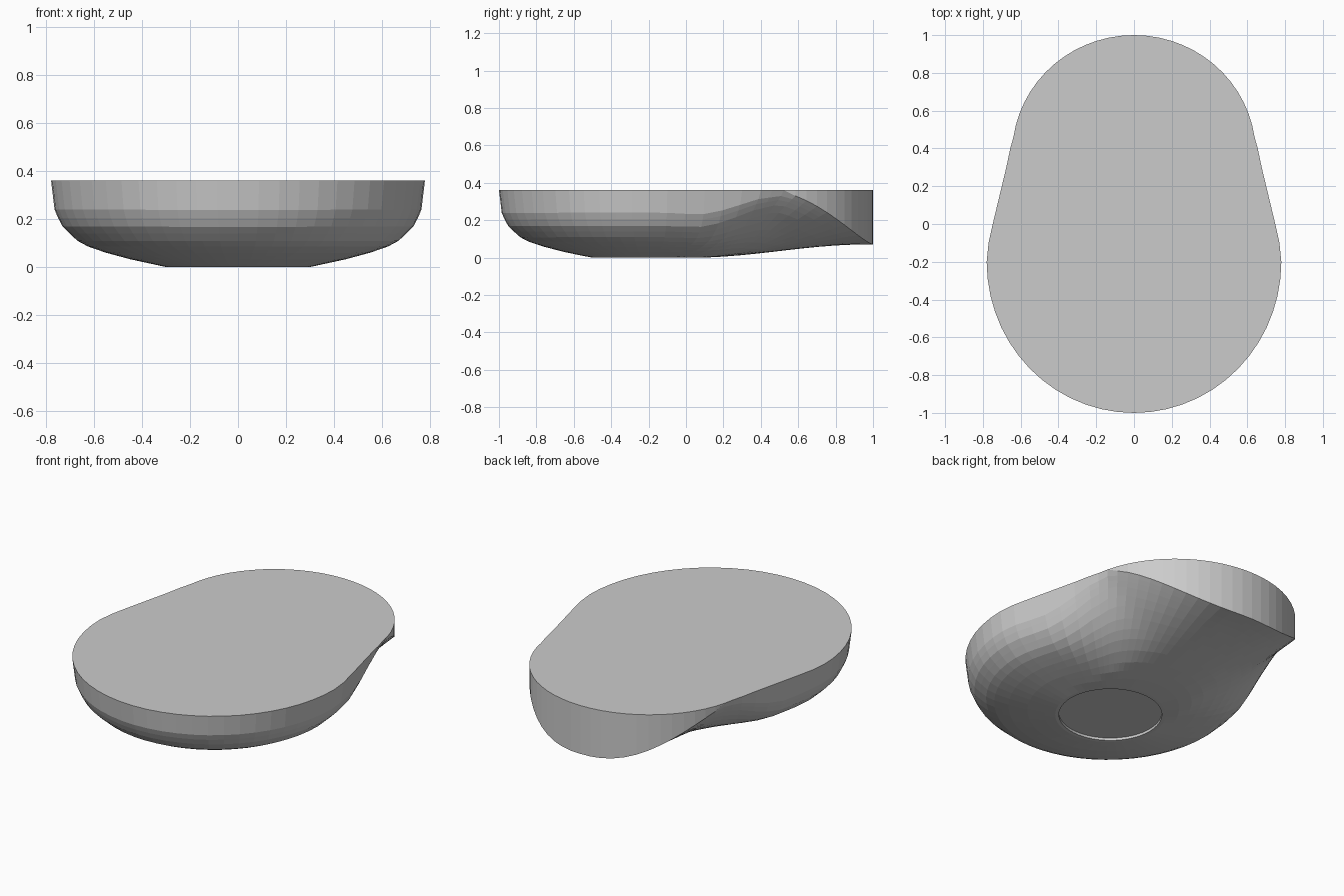
import bpy, bmesh, math

if "Cube" in bpy.data.objects:
    bpy.data.objects.remove(bpy.data.objects["Cube"])

TOP = 0.36
CY = -0.2            # centre of the round bowl end
FLAT_R = 0.30        # flat standing area
RECESS_R = 0.28
RECESS_D = 0.015


def lerp_table(table, v):
    if v <= table[0][0]:
        return table[0][1]
    for (a, fa), (b, fb) in zip(table, table[1:]):
        if v <= b:
            return fa + (fb - fa) * (v - a) / (b - a)
    return table[-1][1]


def smooth(v):
    v = max(0.0, min(1.0, v))
    return v * v * (3 - 2 * v)


# bowl wall profile (radius fraction, height fraction) and half widths along y
BOWL = [(0, 0), (0.385, 0), (0.577, 0.09), (0.705, 0.165), (0.80, 0.235),
        (0.86, 0.305), (0.936, 0.46), (0.98, 0.64), (1, 1)]
WIDTH = [(-0.2, 0.78), (-0.1, 0.77), (0.0, 0.748), (0.1, 0.724), (0.2, 0.70),
         (0.3, 0.676), (0.4, 0.655), (0.5, 0.635), (1.0, 0.60)]


def underside(x, y):
    """Height of the curved underside."""
    if y <= CY:
        return TOP * lerp_table(BOWL, math.hypot(x / 0.78, (y - CY) / 0.8))
    t = min(1.0, abs(x) / lerp_table(WIDTH, y))
    floor = 0.07 * smooth((y - 0.05) / 0.9)
    mix = smooth((y - 0.05) / 0.5)
    shape = (1 - mix) * lerp_table(BOWL, t) + mix * t ** 2.7
    return floor + (TOP - floor) * shape


# pear-shaped outline: right half from front to back, then mirrored
half = [(0.78 * math.sin(a), CY - 0.8 * math.cos(a))
        for a in (math.pi / 2 * i / 14 for i in range(15))]
half += WIDTH and [(w, y) for y, w in WIDTH[1:7]]
a0 = math.asin((0.46 - 0.37) / 0.63)
half += [(0.645 * math.cos(a), 0.37 + 0.63 * math.sin(a))
         for a in (a0 + (math.pi / 2 - a0) * i / 14 for i in range(15))]
half[-1] = (0.0, 1.0)
outline = half + [(-x, y) for x, y in reversed(half[1:-1])]
n = len(outline)

bm = bmesh.new()


def circle(radius, z):
    ring = []
    for x, y in outline:
        d = math.hypot(x, y - CY)
        ring.append(bm.verts.new((x / d * radius, CY + (y - CY) / d * radius, z)))
    return ring


def bridge(a, b):
    for i in range(n):
        j = (i + 1) % n
        if a[i] is b[i] and a[j] is b[j]:
            continue
        vs = []
        for v in (a[i], a[j], b[j], b[i]):
            if v not in vs:
                vs.append(v)
        bm.faces.new(vs)


# recessed base disc and its thin rim
rings = [circle(RECESS_R, RECESS_D), circle(RECESS_R, 0), circle(FLAT_R, 0)]
bm.faces.new(rings[0])

# curved underside
for s in (0.12, 0.22, 0.31, 0.42, 0.52, 0.6, 0.68, 0.77, 0.84, 0.9, 0.94, 0.97, 1):
    ring = []
    for (x, y), c in zip(outline, rings[2]):
        px = c.co.x + (x - c.co.x) * s
        py = c.co.y + (y - c.co.y) * s
        ring.append(bm.verts.new((px, py, underside(px, py))))
    rings.append(ring)

# upright wall at the narrow end, up to the flat top
top = []
for v in rings[-1]:
    if v.co.z > TOP - 0.012:
        v.co.z = TOP
        top.append(v)
    else:
        top.append(bm.verts.new((v.co.x, v.co.y, TOP)))
rings.append(top)
for a, b in zip(rings, rings[1:]):
    bridge(a, b)
bm.faces.new(top)
bmesh.ops.recalc_face_normals(bm, faces=bm.faces)

mesh = bpy.data.meshes.new("dish_body")
bm.to_mesh(mesh)
bm.free()
body = bpy.data.objects.new("dish_body", mesh)
bpy.context.collection.objects.link(body)
